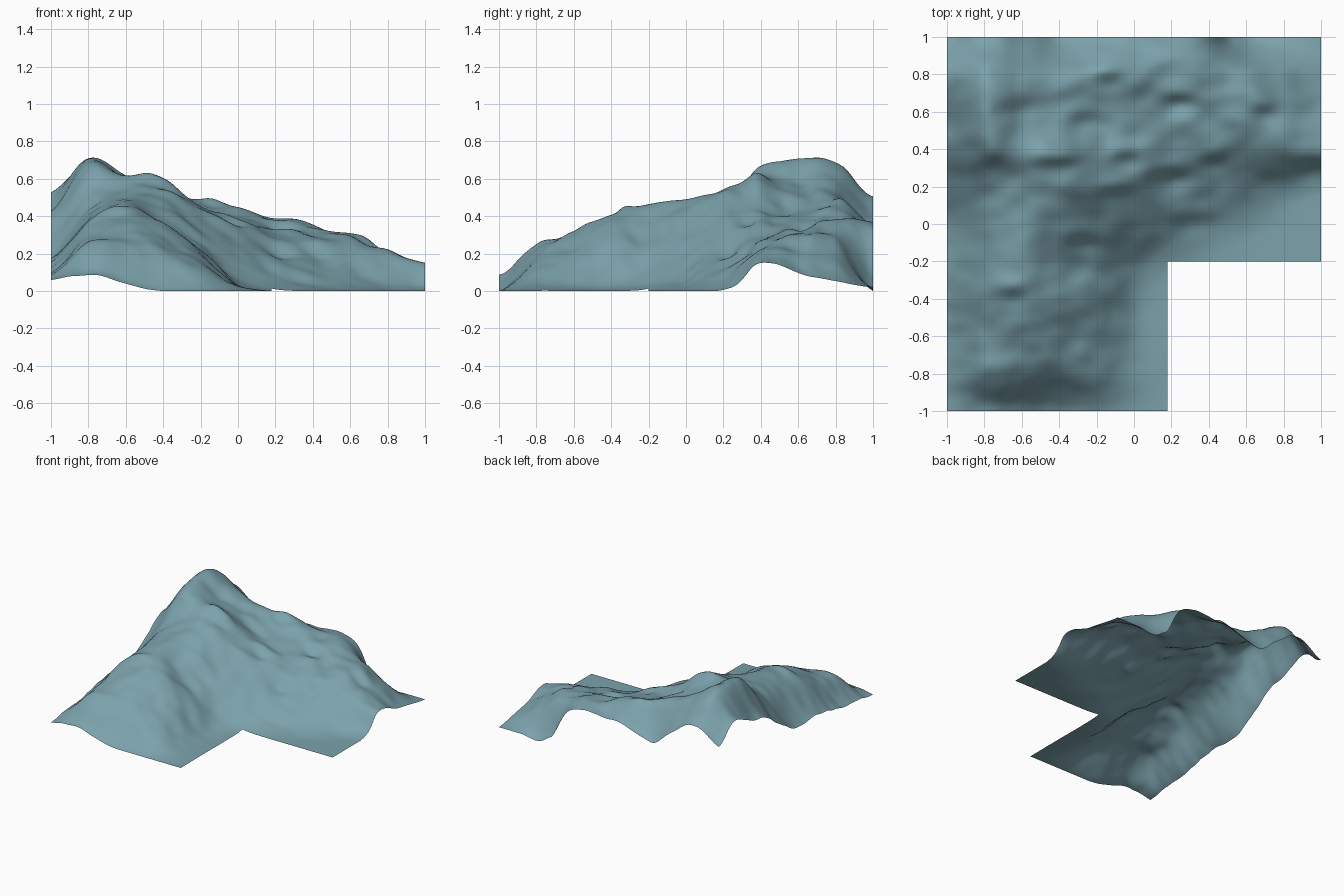
import bpy, bmesh, math
from mathutils import Vector, noise

STEP = 0.02          # mesh spacing
N = 100

# Broad heights in hundredths: rows y = -1, -0.8 ... 1, columns x = -1, -0.8 ... 1
GRID = [
    [6, 9, 4, 0, 0, 0, 0, 0, 0, 0, 0],
    [8, 24, 22, 18, 12, 3, 0, 0, 0, 0, 0],
    [10, 28, 32, 27, 17, 3, 0, 0, 0, 0, 0],
    [15, 36, 40, 35, 21, 3, 0, 0, 0, 0, 0],
    [17, 38, 46, 37, 22, 7, 1, 0, 0, 0, 0],
    [16, 40, 48, 43, 31, 20, 10, 4, 1, 0, 0],
    [27, 47, 53, 54, 43, 31, 21, 14, 8, 3, 1],
    [40, 64, 62, 57, 45, 37, 30, 25, 22, 20, 16],
    [47, 71, 60, 52, 43, 38, 34, 31, 30, 20, 9],
    [52, 69, 60, 52, 47, 44, 38, 36, 28, 15, 5],
    [40, 51, 42, 27, 31, 35, 36, 29, 2, 2, 2],
]

# Small knolls and hollows: x, y, radius, height
KNOLLS = [(-0.12, 0.91, 0.1, 0.035), (0.27, 0.86, 0.1, 0.025),
          (-0.48, 0.38, 0.08, 0.03), (-0.55, 0.53, 0.1, -0.02),
          (-0.35, -0.25, 0.09, -0.04), (0.5, 0.75, 0.07, -0.03),
          (0.97, 0.25, 0.09, -0.05), (-0.48, -1, 0.08, -0.03),
          (0.5, 1, 0.06, -0.05)]

# Short steps that face the front: x, y, half width, strength
LEDGES = [(-0.15, 0.79, 0.11, 0.05), (-0.25, 0.57, 0.12, 0.04),
          (-0.36, 0.34, 0.11, 0.05), (-0.05, 0.37, 0.09, 0.05),
          (0.2, 0.27, 0.12, 0.05), (0.24, 0.67, 0.09, 0.05),
          (0.69, 0.61, 0.07, 0.06), (0.42, 0.35, 0.08, 0.04),
          (-0.75, 0.35, 0.07, 0.04), (-0.68, 0.63, 0.08, 0.03),
          (-0.28, -0.09, 0.12, 0.04), (-0.65, -0.37, 0.07, 0.04),
          (-0.1, 0.18, 0.12, 0.04), (0.3, 0.02, 0.2, 0.03)]


def spline(p, t):
    a, b, c, d = p
    return b + 0.5 * t * (c - a + t * (2*a - 5*b + 4*c - d + t * (3*(b - c) + d - a)))


def sample(values, f):
    i = min(int(f), len(values) - 2)
    pts = [values[max(0, min(len(values) - 1, i + k))] for k in (-1, 0, 1, 2)]
    return spline(pts, f - i)


def height(x, y):
    z = sample([sample(r, (x + 1) * 5) for r in GRID], (y + 1) * 5) / 100
    mask = max(0, min(1, z / 0.12))
    for kx, ky, r, h in KNOLLS:
        z += mask * h * math.exp(-((x - kx)**2 + (y - ky)**2) / r**2)
    for lx, ly, w, h in LEDGES:
        u, v = (x - lx) / w, (y - ly) / 0.06
        z += mask * h * v * math.exp(-u * u - v * v)
    # Eroded surface detail
    p = Vector((x * 3.5, y * 4.5, 2.3))
    z += mask * (0.018 * noise.noise(p) + 0.016 * noise.noise(p * 2.2))
    return max(0.0, min(0.715, z))


# L-shaped sheet of land
bm = bmesh.new()
verts = {}
for i in range(N + 1):
    for j in range(N + 1):
        x, y = -1 + i * STEP, -1 + j * STEP
        if x > 0.181 and y < -0.201:
            continue
        verts[i, j] = bm.verts.new((x, y, height(x, y)))
for i, j in verts:
    corners = [(i, j), (i + 1, j), (i + 1, j + 1), (i, j + 1)]
    if all(c in verts for c in corners):
        bm.faces.new([verts[c] for c in corners])
for f in bm.faces:
    f.smooth = True
mesh = bpy.data.meshes.new("mountain_terrain")
bm.to_mesh(mesh)
bm.free()
terrain = bpy.data.objects.new("mountain_terrain", mesh)
bpy.context.collection.objects.link(terrain)

# Blue-grey rock colour
rock = bpy.data.materials.new("blue_grey_rock")
rock.diffuse_color = (0.20, 0.36, 0.41, 1)
mesh.materials.append(rock)
